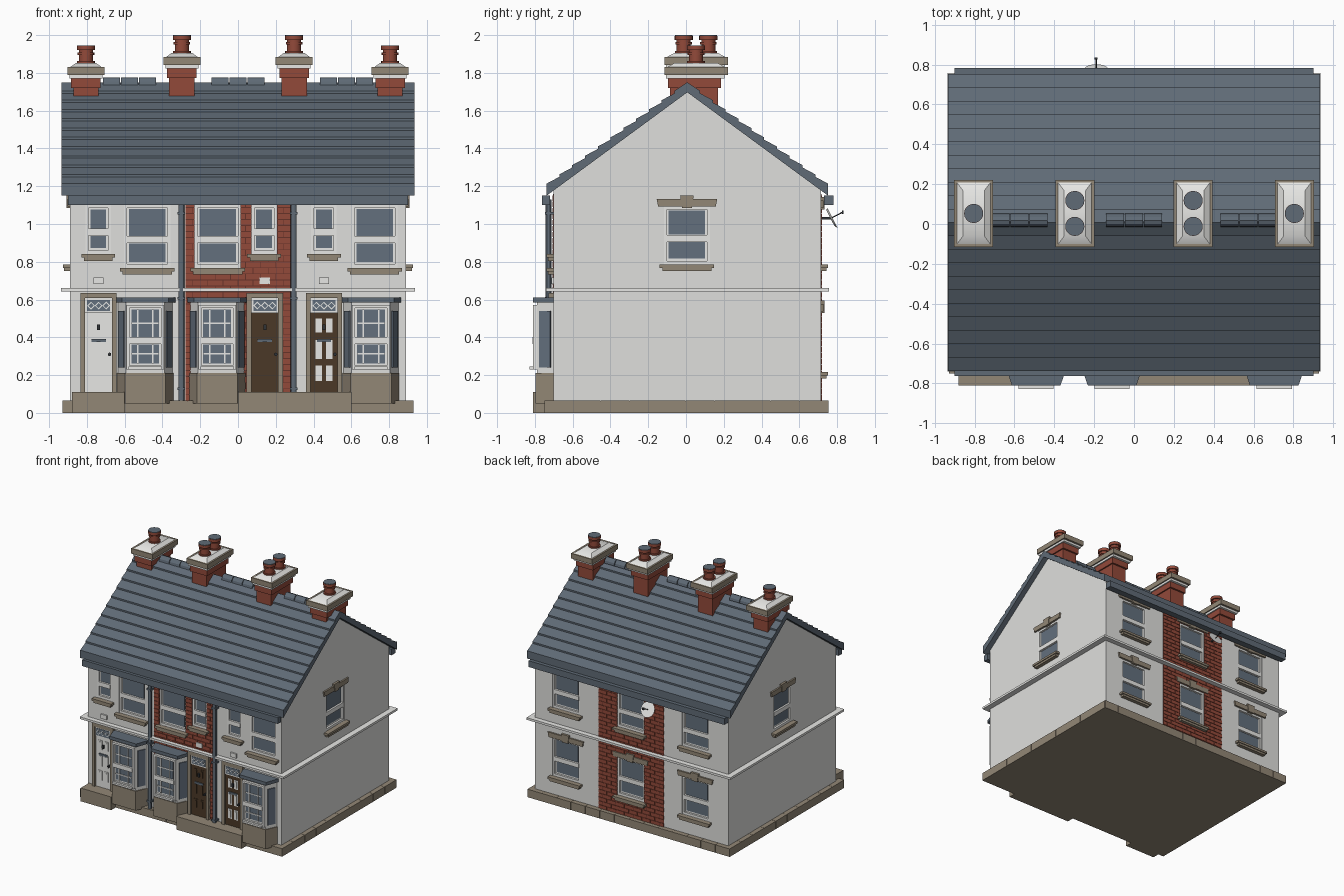
import bpy, bmesh, math
from mathutils import Matrix, Vector

cube = bpy.data.objects.get("Cube")
if cube:
    bpy.data.objects.remove(cube, do_unlink=True)

COLOURS = {
    "wall": (.74, .74, .72), "trim": (.82, .82, .80), "slate": (.115, .145, .18),
    "brick": (.29, .068, .042), "mortar": (.13, .032, .022), "stone": (.29, .243, .18),
    "wood": (.07, .04, .02), "metal": (.03, .033, .038), "glass": (.125, .16, .205),
}
MATS = {}
for key, rgb in COLOURS.items():
    m = bpy.data.materials.new(key)
    m.use_nodes = True
    m.diffuse_color = (*rgb, 1)
    m.node_tree.nodes["Principled BSDF"].inputs["Base Color"].default_value = (*rgb, 1)
    MATS[key] = m


class Part:
    """Collects primitives into one object."""

    def __init__(self, name):
        self.name, self.bm, self.used = name, bmesh.new(), []

    def paint(self, old, mat):
        if mat not in self.used:
            self.used.append(mat)
        for f in self.bm.faces:
            if f not in old:
                f.material_index = self.used.index(mat)

    def box(self, x, y, z, mat, place=Matrix()):
        old = set(self.bm.faces)
        lo, hi = Vector((x[0], y[0], z[0])), Vector((x[1], y[1], z[1]))
        bmesh.ops.create_cube(self.bm, size=1, matrix=place @ Matrix.Translation((lo + hi) / 2)
                              @ Matrix.Diagonal((*(hi - lo), 1)))
        self.paint(old, mat)

    def prism(self, pts, axis, span, mat):
        old = set(self.bm.faces)
        i = "xyz".index(axis)
        loop = []
        for p in pts:
            co = list(p)
            co.insert(i, span[0])
            loop.append(self.bm.verts.new(co))
        face = self.bm.faces.new(loop)
        ext = bmesh.ops.extrude_face_region(self.bm, geom=[face], use_keep_orig=True)
        shift = Vector((0, 0, 0))
        shift[i] = span[1] - span[0]
        bmesh.ops.translate(self.bm, vec=shift,
                            verts=[v for v in ext["geom"] if isinstance(v, bmesh.types.BMVert)])
        self.paint(old, mat)

    def cone(self, base, r, height, mat, turn=Matrix(), sides=20):
        old = set(self.bm.faces)
        mtx = Matrix.Translation(base) @ turn @ Matrix.Translation((0, 0, height / 2))
        bmesh.ops.create_cone(self.bm, cap_ends=True, segments=sides, radius1=r[0],
                              radius2=r[1], depth=height, matrix=mtx)
        self.paint(old, mat)

    def done(self, place=Matrix(), smooth=False):
        bmesh.ops.recalc_face_normals(self.bm, faces=self.bm.faces)
        mesh = bpy.data.meshes.new(self.name)
        self.bm.to_mesh(mesh)
        self.bm.free()
        ob = bpy.data.objects.new(self.name, mesh)
        bpy.context.collection.objects.link(ob)
        ob.matrix_world = place
        for k in self.used:
            mesh.materials.append(MATS[k])
        if smooth:
            bpy.ops.object.select_all(action="DESELECT")
            ob.select_set(True)
            bpy.context.view_layer.objects.active = ob
            bpy.ops.object.shade_smooth_by_angle()
        return ob


def at(x, y, z, turn=0):
    return Matrix.Translation((x, y, z)) @ Matrix.Rotation(turn, 4, "Z")


def sym(a):
    return (-a, a)


# The house stands slightly behind the centre, as the bays and steps project
WX, WY, MID = .89, .708, .007
FRONT, REAR, BACK = MID - WY, MID + WY, math.pi

# Gabled wall body
p = Part("walls")
p.prism([(-WY, .03), (WY, .03), (WY, 1.187), (0, 1.7), (-WY, 1.187)], "x", sym(WX), "wall")
pierced = [p.done(at(0, MID, 0))]

# Stone plinth edged with blocks, and door steps
p = Part("plinth")
p.box(sym(.925), (-.745, .75), (0, .062), "stone")
for i in range(14):
    a = -.93 + i * 1.86 / 14
    for y in ((-.75, -.7), (.7, .755)):
        p.box((a, a + .131), y, (0, .066), "stone")
for s in (-1, 1):
    for i in range(10):
        a = -.75 + i * .15
        p.box(sorted((s * .88, s * .93)), (a, a + .148), (0, .066), "stone")
for x in ((-.88, -.6), (0, .6)):
    p.box(x, (-.81, -.7), (0, .11), "stone")
p.done()

# String course
p = Part("string_course")
p.box(sym(.937), (-.74, .757), (.642, .66), "trim")
p.done()

# Roof with stepped courses
N, EAVE, SLOPE = 11, .745, .725
side = []
for i in range(N):
    for t, lift in ((i / N, 0), ((i + 1) / N, .013)):
        side.append((t * EAVE, 1.741 - SLOPE * t * EAVE + lift))
side[0] = (0, 1.75)
side.append((EAVE, 1.15))
p = Part("roof")
p.prism(side + [(0, 1.697)] + [(-y, z) for y, z in side[:0:-1]], "x", sym(.934), "slate")
p.done(at(0, MID, 0))

# Ridge tiles in groups of three
p = Part("ridge_tiles")
arc = [(.018 + .034 * math.cos(a), 1.733 + .042 * math.sin(a))
       for a in [math.pi * k / 6 for k in range(7)]]
for c in (-.575, 0, .575):
    for k in (-1, 0, 1):
        p.prism(arc, "x", (c + k * .095 - .045, c + k * .095 + .045), "slate")
p.done()

# Gutters and drainpipes
p = Part("gutters")
p.box(sym(.9), (-.762, -.72), (1.1, 1.152), "slate")
p.box(sym(.9), (.73, .782), (1.1, 1.152), "slate")
p.done()
p = Part("drainpipes")
for x in (-.3, .295):
    p.cone((x, -.728, .06), (.016, .016), 1.07, "slate", sides=12)
    for z in (.12, .6, 1.05):
        p.box((x - .02, x + .02), (-.746, -.7), (z, z + .014), "slate")
p.done(smooth=True)


# Brick panels front and back
def brick_panel(name, half, place):
    p = Part(name + "_mortar")
    p.box(sym(half), (-.002, .008), (.06, 1.16), "mortar")
    pierced.append(p.done(place))
    p = Part(name + "_bricks")
    row, z, odd = .032, .066, False
    while z < 1.14:
        x = -half - (.04 if odd else 0)
        while x < half - .01:
            p.box((max(x, -half), min(x + .076, half)), (-.006, .004), (z, z + row - .004), "brick")
            x += .08
        z, odd = z + row, not odd
    pierced.append(p.done(place))


brick_panel("front", .278, at(0, FRONT, 0))
brick_panel("back", .3, at(0, REAR, 0, BACK))

openings = Part("window_openings")


# Sash windows, set slightly into the wall
def window(name, place, w, h, recess=True, lintel=False, bars=False):
    p = Part(name)
    a, f, mid = w / 2, .026, h * .45
    p.box(sym(a), (.02, .045), (0, h), "trim")
    for s in (-1, 1):
        p.box(sorted((s * a, s * (a - f * .6))), (.004, .03), (0, h), "trim")
    p.box(sym(a), (.004, .03), (h - .016, h), "trim")
    p.box(sym(a), (.004, .03), (0, .02), "trim")
    p.box(sym(a - f / 2), (.002, .03), (mid - .018, mid + .018), "trim")
    for z, d in (((.032, mid - .02), .018), ((mid + .02, h - .022), .015)):
        p.box(sym(a - f), (d, .03), z, "glass")
        if bars:
            c = (z[0] + z[1]) / 2
            for x in (-.04, .04):
                p.box((x - .004, x + .004), (.011, .03), z, "trim")
            p.box(sym(a - f), (.011, .03), (c - .004, c + .004), "trim")
    if recess:
        openings.box(sym(a), (-.05, .04), (0, h), "wall", place)
        p.box(sym(a + .022), (-.037, .01), (-.018, 0), "stone")
        p.box(sym(a + .008), (-.03, .01), (-.035, -.018), "stone")
    if lintel:
        p.prism([(-a - .03, h), (a + .03, h), (a + .038, h + .04),
                 (-a - .038, h + .04)], "y", (-.013, .01), "stone")
        p.prism([(-.026, h - .008), (.026, h - .008), (.036, h + .058), (-.036, h + .058)],
                "y", (-.018, .01), "stone")
    p.done(place)


for x in (-.74, .138, .455):
    window("small_front_window", at(x, FRONT, .84), .135, .26)
for x in (-.48, -.108, .723):
    window("large_front_window", at(x, FRONT, .767), .245, .335)
for x in (-.59, .005, .6):
    window("back_lower_window", at(x, REAR, .217, BACK), .25, .32, lintel=True)
    window("back_upper_window", at(x, REAR, .785, BACK), .25, .3, lintel=True)
for s in (-1, 1):
    window("gable_window", at(s * WX, .005, .785, s * math.pi / 2), .245, .308, lintel=True)

# Cut the openings through walls and brickwork
cutter = openings.done()
cutter.hide_render = cutter.hide_viewport = True
for ob in pierced:
    cut = ob.modifiers.new("openings", "BOOLEAN")
    cut.operation, cut.solver, cut.object = "DIFFERENCE", "EXACT", cutter


# Bay windows
def bay_plan(front, back, y):
    return [(-back, -.7), (-front, y), (front, y), (back, -.7)]


for x in (-.491, -.11, .704):
    p = Part("bay")
    p.prism(bay_plan(.108, .15, -.797), "z", (.05, .21), "stone")
    p.prism(bay_plan(.102, .145, -.79), "z", (.21, .59), "wall")
    p.prism(bay_plan(.122, .16, -.81), "z", (.585, .612), "slate")
    p.done(at(x, 0, 0))
    window("bay_front_window", at(x, -.814, .23), .2, .34, recess=False, bars=True)
    p = Part("bay_sill")
    p.box(sym(.088), (-.828, -.79), (.23, .245), "trim")
    p.done(at(x, 0, 0))
    for s in (-1, 1):
        p = Part("bay_side_glass")
        p.box(sym(.033), (-.008, .01), (.24, .54), "glass")
        p.done(at(x + s * .1225, -.745, 0, s * 1.12))


# Doors with stone surround, fanlight and number plate
def door(x, leaf, panel):
    p = Part("door")
    for s in (-1, 1):
        p.box(sorted((s * .071, s * .096)), (-.026, .01), (.1, .635), "stone")
    p.box(sym(.096), (-.026, .01), (.607, .635), "stone")
    p.box(sym(.071), (-.01, .01), (.1, .53), leaf)
    p.box(sym(.071), (-.018, .01), (.53, .607), "trim")
    p.box(sym(.061), (-.021, 0), (.539, .598), "glass")
    for k in (-.04, 0, .04):
        for r, d, m in ((.021, .023, "trim"), (.014, .025, "glass")):
            p.prism([(k - r, .568), (k, .568 - r), (k + r, .568), (k, .568 + r)],
                    "y", (-d, 0), m)
    for s in (-1, 1):
        for z in ((.425, .5), (.285, .385), (.17, .25)):
            lo, hi = sorted((s * .011, s * .045))
            p.box((lo, hi), (-.014, 0), z, panel)
            p.box((lo + .009, hi - .009), (-.018, 0), (z[0] + .011, z[1] - .011), panel)
    p.box(sym(.038), (-.018, 0), (.376, .392), "slate")
    p.box(sym(.008), (-.024, 0), (.44, .468), "metal")
    p.cone((.058, -.008, .31), (.009, .009), .025, "metal", Matrix.Rotation(math.pi / 2, 4, "X"), 10)
    p.box(sym(.027), (-.012, .01), (.682, .718), "trim")
    p.done(at(x, FRONT, 0))


door(-.738, "trim", "trim")
door(.142, "wood", "wood")
door(.455, "wood", "trim")


# Chimneys with pots
def chimney(x, z, pots):
    p = Part("chimney")
    p.box(sym(.067), (-.085, .17), (1.5, z), "brick")
    p.box(sym(.078), (-.095, .185), (z - .05, z), "brick")
    p.box(sym(.088), (-.105, .205), (z, z + .018), "trim")
    p.box(sym(.098), (-.115, .222), (z + .018, z + .06), "stone")
    old = set(p.bm.verts)
    p.box(sym(.084), (-.101, .208), (z + .06, z + .082), "trim")
    for v in p.bm.verts:
        if v not in old and v.co.z > z + .07:
            v.co.x *= .64
            v.co.y = .053 + (v.co.y - .053) * .74
    for y in pots:
        for r, base, h in ((.047, .06, .032), (.037, .09, .08), (.044, .125, .014),
                           (.048, .15, .022)):
            p.cone((0, y, z + base), (r, r), h, "brick")
        p.cone((0, y, z + .172), (.047, .047), .004, "slate")
    p.done(at(x, 0, 0), smooth=True)


for s in (-1, 1):
    chimney(s * .805, 1.77, [.053])
    chimney(s * .297, 1.824, [-.012, .118])

# Satellite dish
p = Part("satellite_dish")
tilt = Matrix.Rotation(-1.1, 4, "X")
p.cone((0, 0, 0), (.045, .062), .01, "trim", tilt, 24)
p.cone((0, .004, .002), (.003, .003), .068, "metal", tilt, 8)
p.box(sym(.005), (-.06, .004), (-.006, .006), "metal")
p.box(sym(.008), (.06, .07), (.023, .041), "metal")
p.done(at(-.19, .765, 1.03), smooth=True)
